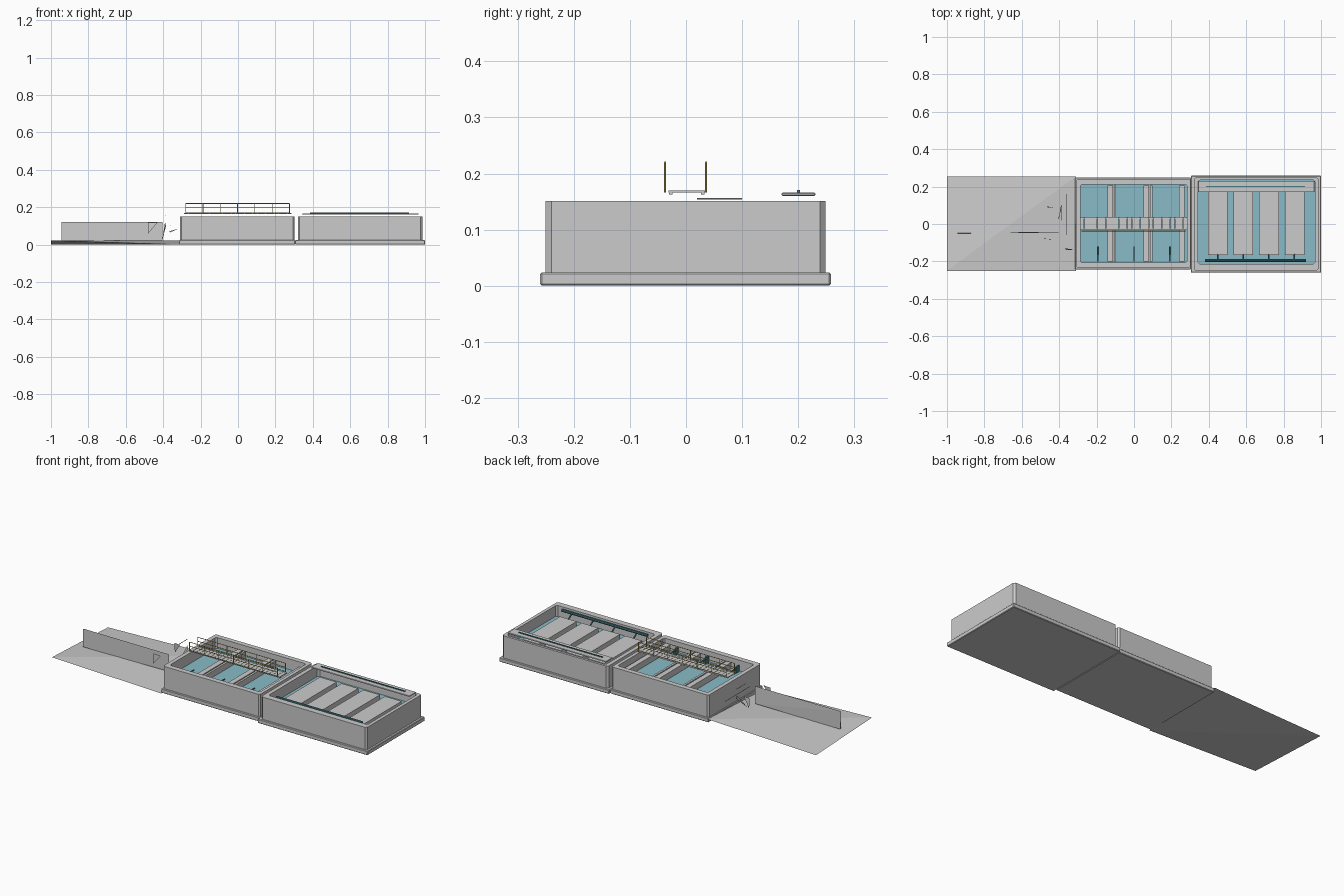
import bpy, bmesh
from mathutils import Vector

if "Cube" in bpy.data.objects:
    bpy.data.objects.remove(bpy.data.objects["Cube"])


def material(name, rgb):
    m = bpy.data.materials.new(name)
    m.diffuse_color = (*rgb, 1)
    m.use_nodes = True
    m.node_tree.nodes["Principled BSDF"].inputs["Base Color"].default_value = m.diffuse_color
    return m


WATER = material("water_blue", (0.25, 0.5, 0.57))
TEAL = material("dark_teal", (0.06, 0.2, 0.22))
YELLOW = material("rail_yellow", (0.65, 0.5, 0.15))


def finish(bm, name, mat=None):
    bmesh.ops.recalc_face_normals(bm, faces=bm.faces)
    me = bpy.data.meshes.new(name)
    bm.to_mesh(me)
    bm.free()
    ob = bpy.data.objects.new(name, me)
    bpy.context.collection.objects.link(ob)
    if mat:
        me.materials.append(mat)
    return ob


def add_box(bm, x0, x1, y0, y1, z0, z1):
    vs = bmesh.ops.create_cube(bm, size=1)["verts"]
    for v in vs:
        v.co = Vector((x0 if v.co.x < 0 else x1, y0 if v.co.y < 0 else y1, z0 if v.co.z < 0 else z1))


def boxes(name, items, mat=None, bevel=0):
    bm = bmesh.new()
    for b in items:
        add_box(bm, *b)
    ob = finish(bm, name, mat)
    if bevel:
        mod = ob.modifiers.new("bevel", "BEVEL")
        mod.width = bevel
        mod.segments = 1
    return ob


def sheet(name, *polys):
    bm = bmesh.new()
    for p in polys:
        bm.faces.new([bm.verts.new(c) for c in p])
    bmesh.ops.remove_doubles(bm, verts=bm.verts, dist=1e-5)
    return finish(bm, name)


def rod(bm, p, q, r, n=8):
    p, q = Vector(p), Vector(q)
    d = q - p
    vs = bmesh.ops.create_cone(bm, cap_ends=True, segments=n, radius1=r, radius2=r, depth=d.length)["verts"]
    m = d.to_track_quat("Z", "Y").to_matrix()
    for v in vs:
        v.co = m @ v.co + (p + q) / 2


def rods(name, items, r, mat=None):
    bm = bmesh.new()
    for p, q in items:
        rod(bm, p, q, r)
    return finish(bm, name, mat)


def basin(name, outer, inner, z0, z1, floor, c=0.01):
    # open tank with chamfered corners, lofted from outside to inside
    def ring(r, z):
        a, b, d, e = r
        return [bm.verts.new((x, y, z)) for x, y in (
            (a + c, d), (b - c, d), (b, d + c), (b, e - c),
            (b - c, e), (a + c, e), (a, e - c), (a, d + c))]
    bm = bmesh.new()
    rings = [ring(outer, z0), ring(outer, z1), ring(inner, z1), ring(inner, floor)]
    for r, s in zip(rings, rings[1:]):
        for i in range(8):
            j = (i + 1) % 8
            bm.faces.new((r[i], r[j], s[j], s[i]))
    bm.faces.new(rings[0])
    bm.faces.new(rings[-1])
    return finish(bm, name)


# foundation slabs and tanks
boxes("settling_base", [(0.305, 1, -0.26, 0.258, 0, 0.024)], bevel=0.003)
boxes("mixing_base", [(-0.315, 0.305, -0.243, 0.248, 0, 0.024)], bevel=0.003)
basin("settling_tank", (0.32, 0.987, -0.25, 0.249), (0.343, 0.968, -0.215, 0.235), 0.022, 0.151, 0.04)
basin("mixing_tank", (-0.31, 0.302, -0.235, 0.24), (-0.287, 0.283, -0.205, 0.212), 0.022, 0.151, 0.04, 0.008)
boxes("settling_water", [(0.343, 0.968, -0.215, 0.235, 0.085, 0.09)], WATER)
boxes("mixing_water", [(-0.287, 0.283, -0.205, 0.212, 0.085, 0.09)], WATER)

# settling tank: lamella blocks, overflow channel, collector pipe
lam = [0.395 + 0.137 * i for i in range(4)]
boxes("lamella_blocks", [(x, x + 0.105, -0.165, 0.175, 0.05, 0.12) for x in lam])
boxes("overflow_channel", [(0.343, 0.965, 0.17, 0.231, 0.16, 0.166)], bevel=0.002)
boxes("channel_strip", [(0.385, 0.915, 0.198, 0.203, 0.162, 0.171)], TEAL)
rods("collector_pipe", [((0.38, -0.195, 0.142), (0.92, -0.195, 0.142))], 0.008, TEAL)
rods("pipe_branches", [((x + 0.052, -0.195, 0.138), (x + 0.052, -0.16, 0.115)) for x in lam], 0.004, TEAL)

# mixing tank: baffles and mixers
boxes("baffle_walls", [(x, x + w, -0.2, 0.205, 0.04, 0.125)
                       for x, w in ((-0.143, 0.03), (-0.107, 0.012), (0.05, 0.03),
                                    (0.086, 0.012), (0.24, 0.03))])
rods("mixer_shafts", [((x, -0.2, 0.115), (x, -0.12, 0.115)) for x in (-0.195, 0, 0.19)], 0.004, TEAL)
boxes("mixer_heads", [(x - 0.004, x + 0.004, -0.2, -0.165, 0.085, 0.125) for x in (-0.195, 0, 0.19)], TEAL)

# walkway and handrails
boxes("walkway", [(-0.288 + 0.023 * i, -0.2665 + 0.023 * i, -0.031, 0.034, 0.166, 0.17) for i in range(25)])
boxes("walkway_beams", [(-0.288, 0.287, y, y + 0.006, 0.163, 0.167) for y in (-0.03, 0.027)])
rails = []
for y in (-0.037, 0.036):
    rails += [((-0.28, y, z), (0.275, y, z)) for z in (0.173, 0.197, 0.22)]
    rails += [((-0.28 + 0.0925 * i, y, 0.166), (-0.28 + 0.0925 * i, y, 0.22)) for i in range(7)]
rods("handrails", rails, 0.0018, YELLOW)

# inlet apron, dividing wall and loose inlet plates
a, b, c, d = (-1, -0.25, 0.022), (-0.31, -0.25, 0), (-0.31, 0.255, 0.022), (-1, 0.255, 0)
sheet("inlet_apron", (a, b, c), (a, c, d))
sheet("inlet_apron_underside", (a, b, d), (b, c, d))
sheet("dividing_wall",
      ((-0.945, -0.042, 0.02), (-0.405, -0.042, 0.022), (-0.945, -0.042, 0.12)),
      ((-0.405, -0.042, 0.022), (-0.405, -0.046, 0.12), (-0.945, -0.042, 0.12)),
      ((-0.945, -0.05, 0.02), (-0.405, -0.046, 0.022), (-0.405, -0.046, 0.12), (-0.945, -0.048, 0.12)))
sheet("inlet_plates",
      ((-0.48, -0.08, 0.06), (-0.43, -0.083, 0.118), (-0.48, -0.078, 0.118)),
      ((-0.465, 0.095, 0.06), (-0.425, 0.085, 0.118), (-0.465, 0.09, 0.118)),
      ((-0.405, 0.02, 0.022), (-0.39, 0.1, 0.12), (-0.385, 0.1, 0.1)),
      ((-0.37, -0.13, 0.07), (-0.32, -0.137, 0.085), (-0.36, -0.14, 0.065)))
rods("inlet_rails", [((-0.36, -0.06, 0.1), (-0.36, 0.16, 0.1)),
                     ((-0.39, 0.02, 0.155), (-0.39, 0.1, 0.155))], 0.0015)
